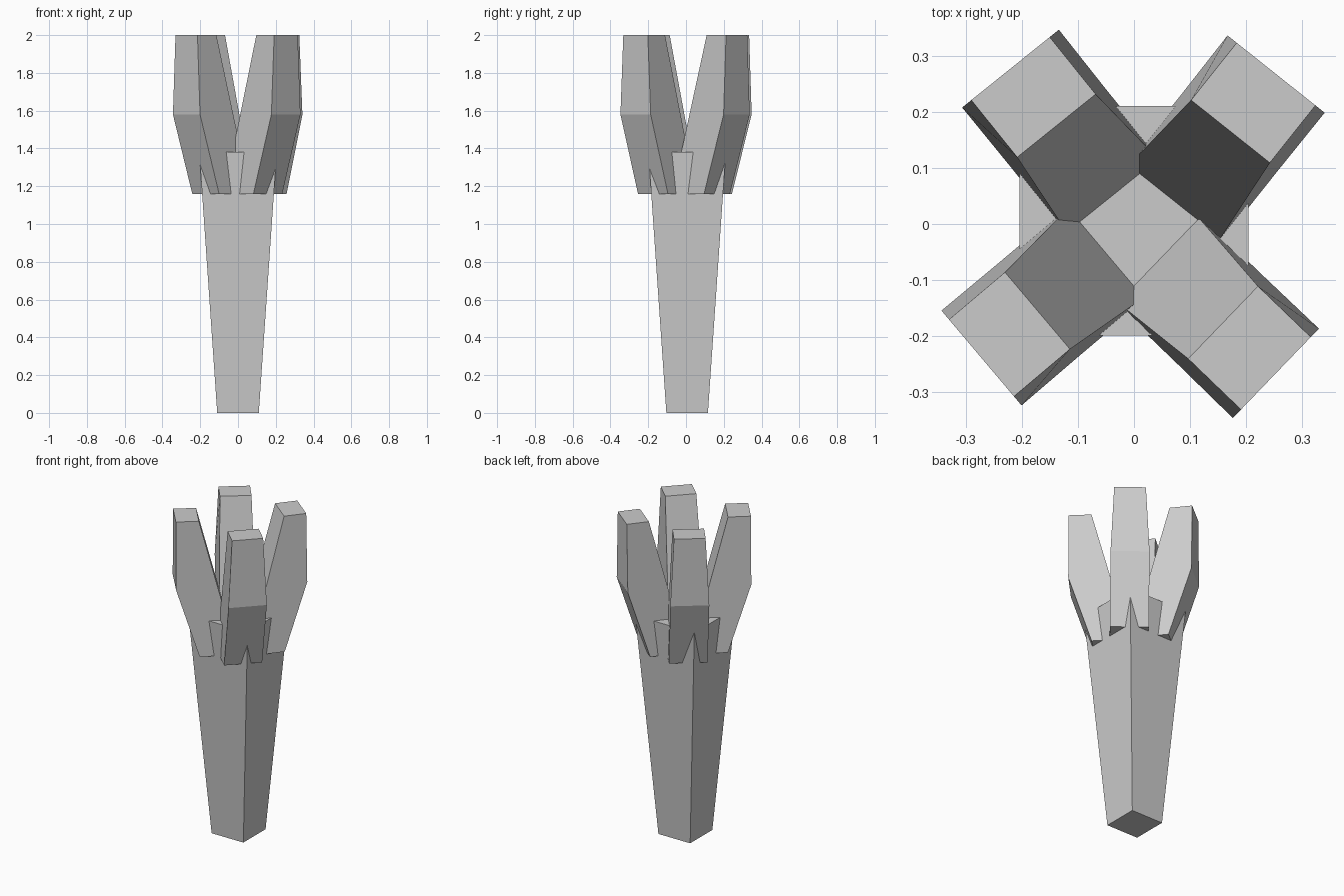
import bpy, bmesh
from math import radians
from mathutils import Matrix

if "Cube" in bpy.data.objects:
    bpy.data.objects.remove(bpy.data.objects["Cube"])


def loft(name, rings, caps):
    """Mesh from two matching rings of points, joined by side quads and capped."""
    bm = bmesh.new()
    a, b = [[bm.verts.new(p) for p in ring] for ring in rings]
    n = len(a)
    for i in range(n):
        j = (i + 1) % n
        bm.faces.new((a[i], a[j], b[j], b[i]))
    for ring in (a, b):
        bm.faces.new(ring)
    bmesh.ops.recalc_face_normals(bm, faces=bm.faces)
    mesh = bpy.data.meshes.new(name)
    bm.to_mesh(mesh)
    bm.free()
    obj = bpy.data.objects.new(name, mesh)
    bpy.context.collection.objects.link(obj)
    return obj


def square(half, z, cy=0.006):
    return [(x * half, cy + y * half, z) for x, y in ((-1, -1), (1, -1), (1, 1), (-1, 1))]


# Tapered square handle
loft("handle", [square(0.11, 0), square(0.205, 1.38)], True)

# Prong side profile: radius, height, half width
profile = [(0.02, 1.16, 0.11), (0.235, 1.16, 0.11), (0.368, 1.58, 0.111),
           (0.368, 2.0, 0.09), (0.237, 2.0, 0.09)]

# Four slightly uneven prongs: angle, radial shift, sideways shift
prongs = [(51.5, 0, -0.032), (128.8, -0.013, -0.002),
          (220.2, -0.005, 0.007), (316.1, 0, -0.0165)]
for i, (angle, dr, dt) in enumerate(prongs, 1):
    rings = [[(r, side * w, z) for r, z, w in profile] for side in (-1, 1)]
    prong = loft(f"prong_{i}", rings, True)
    prong.data.transform(Matrix.Rotation(radians(angle), 4, 'Z') @ Matrix.Translation((dr, dt, 0)))
